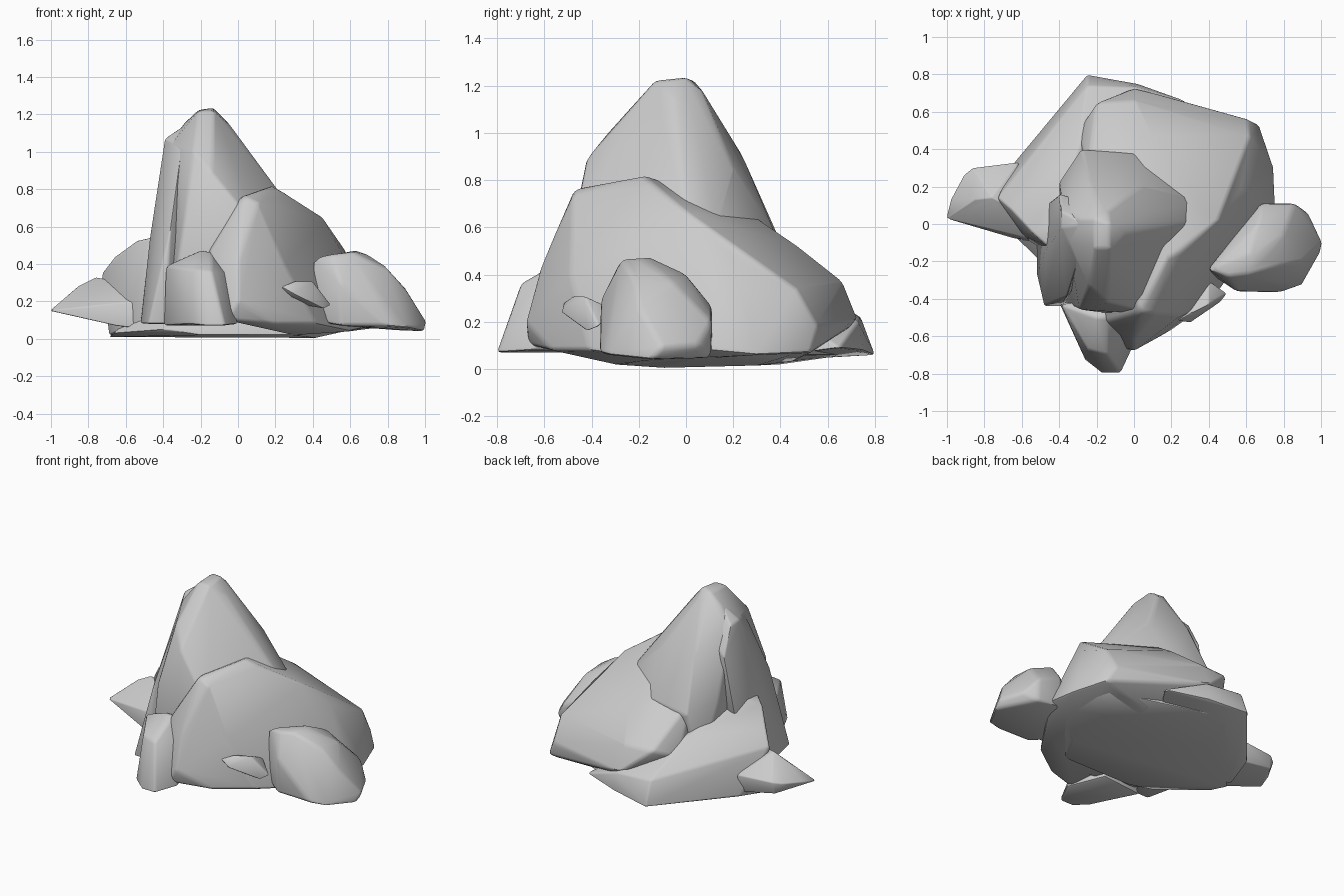
import bpy, bmesh
from math import radians


def rock(name, points, round_off=0.03):
    """Faceted stone: hull of its corner points, worn edges, smooth shading."""
    bm = bmesh.new()
    for p in points:
        bm.verts.new(p)
    hull = bmesh.ops.convex_hull(bm, input=bm.verts[:])
    loose = {g for g in hull["geom_interior"] + hull["geom_unused"]
             if isinstance(g, bmesh.types.BMVert)}
    bmesh.ops.delete(bm, geom=list(loose), context='VERTS')
    bmesh.ops.dissolve_limit(bm, angle_limit=radians(5),
                             verts=bm.verts[:], edges=bm.edges[:])
    worn = [e for e in bm.edges if e.calc_face_angle(0) > radians(25)]
    bmesh.ops.bevel(bm, geom=worn, offset=round_off, segments=2, profile=0.5,
                    affect='EDGES', clamp_overlap=True)
    bmesh.ops.recalc_face_normals(bm, faces=bm.faces[:])
    mesh = bpy.data.meshes.new(name)
    bm.to_mesh(mesh)
    bm.free()
    obj = bpy.data.objects.new(name, mesh)
    bpy.context.collection.objects.link(obj)
    bpy.ops.object.select_all(action='DESELECT')
    obj.select_set(True)
    bpy.context.view_layer.objects.active = obj
    bpy.ops.object.shade_smooth_by_angle(angle=radians(40))
    return obj


# Tall central peak
rock("peak", [
    (-0.21, -0.13, 1.22), (-0.13, -0.13, 1.22), (-0.13, 0.0, 1.235), (-0.21, 0.03, 1.225),
    (-0.29, 0.03, 1.15), (-0.03, -0.05, 1.13), (-0.14, 0.07, 1.18),
    (-0.24, -0.33, 1.0), (-0.14, -0.42, 0.89), (0.12, -0.05, 0.92),
    (-0.24, 0.24, 0.9), (0.04, 0.2, 0.86), (0.1, -0.48, 0.6), (-0.29, -0.46, 0.62),
    (0.36, 0.01, 0.6), (0.34, 0.13, 0.58), (-0.28, 0.4, 0.54), (0.0, 0.38, 0.57),
    (-0.38, 0.06, 1.03), (-0.40, 0.22, 0.6), (-0.37, -0.42, 0.1), (0.05, -0.5, 0.1),
    (0.2, 0.2, 0.1), (-0.3, 0.3, 0.1), (-0.35, -0.1, 1.05)], 0.02)

# Slab merging into the left flank of the peak
rock("leaning_slab", [
    (-0.39, 0.07, 1.06), (-0.39, -0.02, 1.07), (-0.3, -0.2, 1.03), (-0.26, 0.0, 1.16),
    (-0.40, 0.16, 0.88), (-0.47, -0.14, 0.54), (-0.45, 0.12, 0.5),
    (-0.52, -0.1, 0.09), (-0.52, -0.27, 0.08), (-0.48, -0.44, 0.08),
    (-0.39, -0.44, 0.08), (-0.2, -0.2, 0.08), (-0.2, 0.1, 0.5), (-0.2, 0.1, 1.0),
    (-0.36, -0.39, 0.6)], 0.012)

# Large ridge boulder on the right and back
rock("ridge_boulder", [
    (0.18, -0.18, 0.82), (0.25, -0.15, 0.78), (0.03, -0.47, 0.765), (0.11, -0.48, 0.73),
    (0.45, 0.02, 0.655), (0.57, 0.19, 0.475), (-0.1, 0.24, 0.66), (0.05, 0.28, 0.65),
    (-0.25, 0.3, 0.6), (0.1, 0.47, 0.52), (-0.2, 0.65, 0.37), (0.0, 0.66, 0.37),
    (0.62, 0.47, 0.34), (0.0, 0.73, 0.2), (0.61, 0.56, 0.18), (0.67, 0.53, 0.07),
    (0.75, 0.3, 0.06), (0.76, 0.1, 0.08), (0.6, -0.15, 0.04), (0.42, -0.41, 0.08),
    (0.25, -0.49, 0.4), (0.2, -0.57, 0.08), (0.0, -0.68, 0.2), (-0.06, -0.67, 0.1),
    (-0.15, -0.52, 0.46), (0.0, -0.62, 0.42), (-0.3, 0.5, 0.3), (0.3, -0.3, 0.02),
    (0.3, 0.45, 0.03)], 0.025)

# Rounded underside of the pile
rock("base_stone", [
    (-0.69, 0.08, 0.01), (-0.66, -0.05, 0.03), (-0.4, -0.3, 0.05), (-0.2, -0.31, 0.02),
    (-0.2, -0.12, 0.0), (0.42, -0.1, 0.005), (0.3, -0.31, 0.02), (0.4, 0.3, 0.015),
    (0.66, 0.1, 0.06), (0.58, 0.45, 0.06), (-0.2, 0.68, 0.06), (-0.3, 0.4, 0.02),
    (-0.5, 0.0, 0.2), (0.4, -0.2, 0.2), (0.5, 0.4, 0.2), (-0.2, 0.5, 0.2)], 0.01)

# Low slab at the back left
rock("back_left_slab", [
    (-0.46, -0.12, 0.54), (-0.42, 0.0, 0.55), (-0.55, -0.04, 0.52), (-0.66, 0.08, 0.44),
    (-0.73, 0.14, 0.35), (-0.62, 0.3, 0.27), (-0.3, 0.4, 0.42), (-0.25, 0.74, 0.22),
    (0.02, 0.73, 0.2), (-0.25, 0.8, 0.06), (0.02, 0.75, 0.08), (0.3, 0.65, 0.09),
    (-0.64, 0.33, 0.06), (-0.69, 0.12, 0.02), (-0.45, -0.16, 0.05), (-0.63, -0.05, 0.04),
    (0.0, 0.2, 0.03)], 0.012)

# Pointed stone at the far left
rock("left_spike", [
    (-1.005, 0.03, 0.15), (-0.98, 0.13, 0.17), (-0.91, 0.26, 0.19), (-0.86, 0.3, 0.2),
    (-0.85, 0.13, 0.285), (-0.76, 0.14, 0.33), (-0.68, 0.1, 0.315), (-0.62, 0.33, 0.2),
    (-0.83, 0.03, 0.11), (-0.65, -0.075, 0.07), (-0.51, -0.1, 0.055), (-0.55, -0.08, 0.2),
    (-0.87, 0.28, 0.12), (-0.6, 0.3, 0.07)], 0.006)

# Upright stone in front
rock("front_stone", [
    (-0.2, -0.5, 0.475), (-0.14, -0.5, 0.465), (-0.39, -0.43, 0.39), (-0.3, -0.5, 0.42),
    (-0.25, -0.67, 0.37), (-0.14, -0.7, 0.36), (-0.06, -0.58, 0.35), (-0.26, -0.73, 0.08),
    (-0.17, -0.8, 0.07), (-0.07, -0.8, 0.07), (0.0, -0.65, 0.08), (-0.4, -0.42, 0.07),
    (-0.1, -0.4, 0.08), (-0.1, -0.4, 0.42)], 0.015)

# Rounded stone at the far right, running into the boulder
rock("right_stone", [
    (0.4, -0.24, 0.43), (0.5, -0.28, 0.45), (0.61, -0.27, 0.465), (0.62, -0.15, 0.475),
    (0.69, -0.2, 0.45), (0.66, 0.0, 0.405), (0.8, -0.22, 0.38), (0.8, -0.05, 0.365),
    (0.68, 0.11, 0.27), (0.86, 0.11, 0.2), (0.94, 0.05, 0.1), (0.9, -0.2, 0.265),
    (1.01, -0.1, 0.09), (1.0, -0.15, 0.04), (0.9, -0.33, 0.06), (0.8, -0.365, 0.07),
    (0.55, -0.36, 0.3), (0.55, -0.36, 0.07), (0.38, -0.25, 0.1), (0.68, 0.11, 0.06),
    (0.86, 0.1, 0.045)], 0.02)

# Small chip in the hollow at the front right
rock("front_chip", [
    (0.23, -0.52, 0.28), (0.3, -0.48, 0.31), (0.4, -0.43, 0.31), (0.5, -0.37, 0.18),
    (0.46, -0.42, 0.16), (0.3, -0.53, 0.24), (0.25, -0.4, 0.2), (0.4, -0.3, 0.25)], 0.01)
